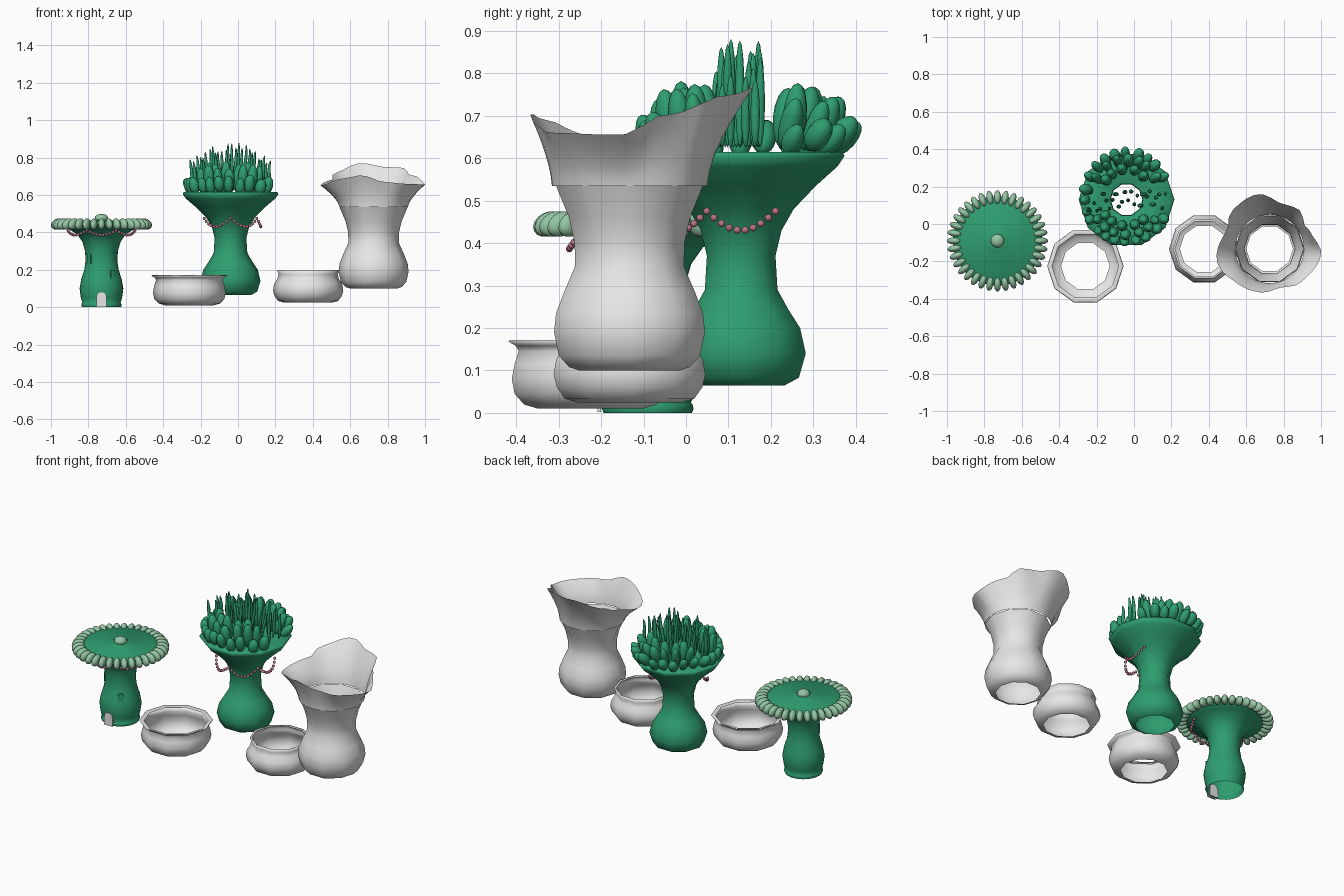
import bpy, bmesh, math, random
from mathutils import Matrix, Vector

random.seed(4)
if "Cube" in bpy.data.objects:
    bpy.data.objects.remove(bpy.data.objects["Cube"])


def material(name, rgb):
    m = bpy.data.materials.new(name)
    m.use_nodes = True
    m.diffuse_color = (*rgb, 1)
    m.node_tree.nodes["Principled BSDF"].inputs["Base Color"].default_value = (*rgb, 1)
    return m


GREEN = material("sea green", (0.027, 0.34, 0.16))
PALE = material("pale green", (0.30, 0.56, 0.37))
PINK = material("dusty pink", (0.50, 0.17, 0.25))
CLAY = material("light grey", (0.8, 0.8, 0.8))


def finish(bm, name, mat, at=(0, 0), smooth=True):
    mesh = bpy.data.meshes.new(name)
    bmesh.ops.recalc_face_normals(bm, faces=bm.faces)
    for f in bm.faces:
        f.smooth = smooth
    bm.to_mesh(mesh)
    bm.free()
    mesh.materials.append(mat)
    ob = bpy.data.objects.new(name, mesh)
    ob.location = (*at, 0)
    bpy.context.collection.objects.link(ob)
    return ob


def skin(bm, rings):
    """Join closed rings of points with quads."""
    loops = [[bm.verts.new(p) for p in ring] for ring in rings]
    n = len(loops[0])
    for a, b in zip(loops, loops[1:]):
        for i in range(n):
            j = (i + 1) % n
            bm.faces.new((a[i], a[j], b[j], b[i]))
    return loops


def lathe(name, profile, sides, mat, at, capped=False):
    bm = bmesh.new()
    turns = [math.tau * i / sides for i in range(sides)]
    loops = skin(bm, [[(r * math.cos(t), r * math.sin(t), z) for t in turns] for r, z in profile])
    if capped:
        bm.faces.new(loops[-1])
    return finish(bm, name, mat, at)


def blob(bm, centre, size, angle=0, lean=0, bend=0, sides=10):
    """Ellipsoid leaning outward along its compass angle, optionally bent."""
    made = bmesh.ops.create_uvsphere(bm, u_segments=sides, v_segments=8, radius=1)["verts"]
    turn = Matrix.Rotation(angle, 4, "Z") @ Matrix.Rotation(lean, 4, "Y")
    for v in made:
        p = Vector((v.co.x * size[0], v.co.y * size[1], v.co.z * size[2]))
        p.x += bend * math.sin(2.5 * v.co.z)
        v.co = turn @ p + Vector(centre)


def bead_chain(name, at, radius, start, end, swags, top, dip, per_swag, size):
    bm = bmesh.new()
    total = swags * per_swag
    for i in range(total + 1):
        a = math.radians(start + (end - start) * i / total)
        z = top - dip * abs(math.sin(math.pi * i / per_swag))
        blob(bm, (radius * math.cos(a), radius * math.sin(a), z), (size,) * 3)
    return finish(bm, name, PINK, at)


def arch_plate(name, at, degrees, radius, z, width, height, mat):
    """Thin round-topped plate facing outward."""
    a = math.radians(degrees)
    w = width / 2
    outline = [(-w, 0), (w, 0)]
    outline += [(w * math.cos(t), height - w + w * math.sin(t))
                for t in (math.pi * i / 8 for i in range(9))]
    bm = bmesh.new()
    spin = Matrix.Rotation(a, 4, "Z")
    loops = skin(bm, [[spin @ Vector((r, s, z + h)) for s, h in outline]
                      for r in (radius - 0.008, radius)])
    for loop in loops:
        bm.faces.new(loop)
    return finish(bm, name, mat, at, smooth=False)


# Flat-topped tower
TOWER = (-0.73, -0.09)
lathe("tower_body", [(0.104, 0), (0.108, 0.01), (0.105, 0.02), (0.102, 0.024), (0.11, 0.05),
                     (0.117, 0.1), (0.108, 0.15), (0.092, 0.2), (0.085, 0.25), (0.088, 0.3),
                     (0.102, 0.35), (0.13, 0.39), (0.18, 0.42), (0.232, 0.44), (0.24, 0.45),
                     (0.23, 0.458), (0.07, 0.458), (0.055, 0.466), (0.03, 0.468)],
      32, GREEN, TOWER, capped=True)
bm = bmesh.new()
blob(bm, (0, 0, 0.475), (0.036, 0.036, 0.025), sides=16)
finish(bm, "tower_knob", PALE, TOWER)
bm = bmesh.new()
for i in range(36):
    a = math.tau * i / 36
    blob(bm, (0.234 * math.cos(a), 0.234 * math.sin(a), 0.445), (0.04, 0.019, 0.028), a, 0.45)
finish(bm, "tower_rim_petals", PALE, TOWER)
bead_chain("tower_bead_chain", TOWER, 0.185, -165, -15, 3, 0.41, 0.024, 9, 0.008)
arch_plate("tower_door_outside", TOWER, -90, 0.118, 0.002, 0.055, 0.078, CLAY)
arch_plate("tower_door_inside", TOWER, -90, 0.1, 0.002, 0.055, 0.078, CLAY)
arch_plate("left_window", TOWER, -54, 0.107, 0.145, 0.03, 0.055, GREEN)
arch_plate("right_window", TOWER, -138, 0.091, 0.235, 0.03, 0.055, GREEN)

# Tentacle vase
VASE = (-0.04, 0.13)
lathe("tentacle_vase", [(0.108, 0.065), (0.143, 0.083), (0.16, 0.14), (0.146, 0.2), (0.116, 0.245),
                        (0.09, 0.29), (0.085, 0.37), (0.1, 0.43), (0.13, 0.48), (0.185, 0.535),
                        (0.238, 0.58), (0.256, 0.605), (0.25, 0.615), (0.15, 0.61), (0.088, 0.59)],
      10, GREEN, VASE)
bead_chain("vase_bead_chain", VASE, 0.162, -150, 30, 3, 0.475, 0.045, 9, 0.0085)

# Thick tentacles: rows of count, radius, centre height, half height, lean
bm = bmesh.new()
rows = [(24, 0.222, 0.65, 0.048, 0.55), (20, 0.185, 0.685, 0.07, 0.3), (15, 0.14, 0.69, 0.08, 0.1)]
for count, radius, z, half, lean in rows:
    for i in range(count):
        a = math.tau * (i + random.uniform(-0.2, 0.2)) / count
        if abs(math.sin(a)) < 0.42 and (math.cos(a) > 0 or half > 0.06):
            continue
        back = 0.025 * max(0, math.sin(a))
        thick = random.uniform(0.024, 0.031)
        tilt = lean * (1.3 if math.sin(a) > 0 else 0.5)
        blob(bm, (radius * math.cos(a), radius * math.sin(a) + back, z + random.uniform(-0.01, 0.01)),
             (thick, thick, half * random.uniform(0.9, 1.1)), a, tilt)
finish(bm, "thick_tentacles", GREEN, VASE)

# Thin tentacles fan across the middle
bm = bmesh.new()
for i in range(26):
    s = (i + 0.5) / 13 - 1
    top = 0.885 - 0.1 * s * s - random.uniform(0, 0.05)
    half = (top - 0.625) / 2
    blob(bm, (0.215 * s, random.uniform(-0.06, 0.055), 0.625 + half),
         (0.009, 0.011, half), 0, 0.14 * s, random.uniform(-0.009, 0.009), 8)
finish(bm, "thin_tentacles", GREEN, VASE)

# Two bowls
lathe("right_bowl", [(0.13, 0.01), (0.165, 0.02), (0.188, 0.045), (0.195, 0.08), (0.188, 0.115),
                     (0.178, 0.145), (0.185, 0.158), (0.204, 0.168), (0.2, 0.172), (0.178, 0.165)],
      10, CLAY, (-0.26, -0.225))
lathe("left_bowl", [(0.13, 0.025), (0.16, 0.033), (0.18, 0.06), (0.188, 0.09), (0.182, 0.125),
                    (0.165, 0.15), (0.158, 0.175), (0.166, 0.2), (0.155, 0.195)],
      10, CLAY, (0.375, -0.133))

# Tall vase
TALL = (0.725, -0.133)
lathe("tall_vase", [(0.125, 0.1), (0.15, 0.108), (0.175, 0.135), (0.187, 0.19), (0.182, 0.235),
                    (0.162, 0.285), (0.135, 0.345), (0.136, 0.4), (0.15, 0.46), (0.182, 0.535)],
      10, CLAY, TALL)

# Ruffled collar: lip given as degrees, radius, height
LIP = [(-128, 0.25, 0.69), (-106, 0.24, 0.705), (-75, 0.215, 0.67), (-47, 0.245, 0.66),
       (-4, 0.277, 0.655), (18, 0.24, 0.70), (35, 0.226, 0.71), (51, 0.262, 0.745), (75, 0.25, 0.75),
       (103, 0.3, 0.77), (136, 0.286, 0.72), (154, 0.25, 0.68), (194, 0.29, 0.65), (232, 0.25, 0.69)]


def lip_at(d):
    for (d0, r0, z0), (d1, r1, z1) in zip(LIP, LIP[1:]):
        if d0 <= d <= d1:
            k = (d - d0) / (d1 - d0)
            k = k * k * (3 - 2 * k)
            return r0 + (r1 - r0) * k, z0 + (z1 - z0) * k
    return LIP[0][1:]


bm = bmesh.new()
rings = []
for step in range(7):
    t = step / 6
    ring = []
    for i in range(40):
        d = -128 + 9 * i
        r, z = lip_at(d)
        a = math.radians(d)
        r = 0.183 + (r - 0.183) * t ** 1.5
        ring.append((r * math.cos(a), r * math.sin(a), 0.535 + (z - 0.535) * t))
    rings.append(ring)
skin(bm, rings)
finish(bm, "ruffled_collar", CLAY, TALL)
